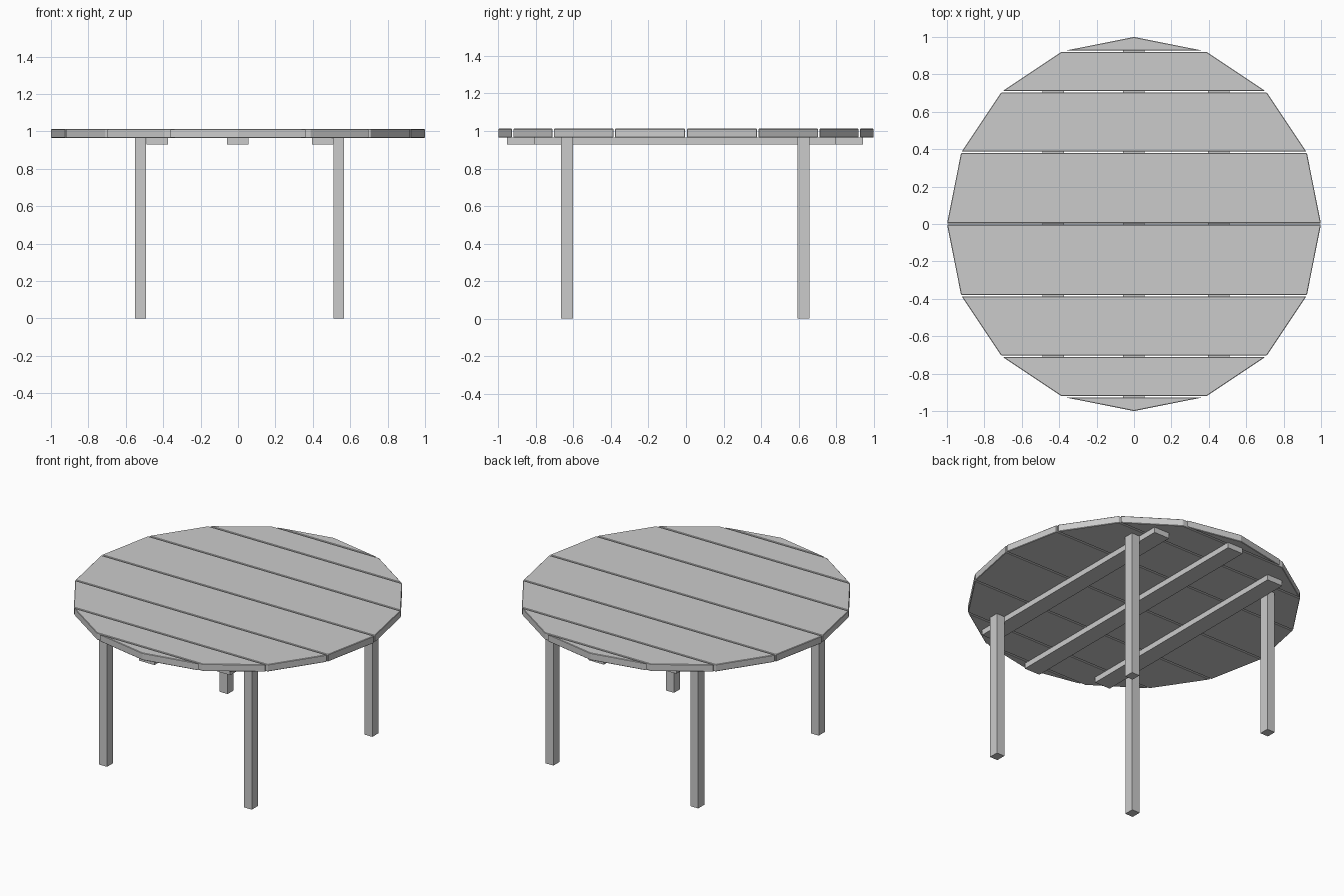
import bpy, bmesh, math

if "Cube" in bpy.data.objects:
    bpy.data.objects.remove(bpy.data.objects["Cube"])

TOP, UNDER, BATTEN_Z = 1.012, 0.965, 0.929
GAP = 0.004   # half the gap between planks


def prism(name, outline, z0, z1, bevel=0.0):
    """Extrude a flat outline between two heights."""
    bm = bmesh.new()
    face = bm.faces.new([bm.verts.new((x, y, z0)) for x, y in outline])
    new = bmesh.ops.extrude_face_region(bm, geom=[face])["geom"]
    for v in new:
        if isinstance(v, bmesh.types.BMVert):
            v.co.z = z1
    bmesh.ops.recalc_face_normals(bm, faces=bm.faces[:])
    mesh = bpy.data.meshes.new(name)
    bm.to_mesh(mesh)
    bm.free()
    obj = bpy.data.objects.new(name, mesh)
    bpy.context.collection.objects.link(obj)
    if bevel:
        mod = obj.modifiers.new("soft_edges", "BEVEL")
        mod.width = bevel
        mod.segments = 1
    return obj


def box(name, x0, x1, y0, y1, z0, z1):
    return prism(name, [(x0, y0), (x1, y0), (x1, y1), (x0, y1)], z0, z1)


# Table top: a 16-sided disc sawn into planks at its corners
corners = [(math.cos(a), math.sin(a))
           for a in (math.radians(-90 + 22.5 * i) for i in range(9))]
for i in range(8):
    (xa, ya), (xb, yb) = corners[i], corners[i + 1]
    slope = (xb - xa) / (yb - ya)
    lo = ya if i == 0 else ya + GAP
    hi = yb if i == 7 else yb - GAP
    xl, xh = xa + slope * (lo - ya), xa + slope * (hi - ya)
    if i == 0:
        outline = [(0, lo), (xh, hi), (-xh, hi)]
    elif i == 7:
        outline = [(-xl, lo), (xl, lo), (0, hi)]
    else:
        outline = [(-xl, lo), (xl, lo), (xh, hi), (-xh, hi)]
    prism(f"top_plank_{i + 1}", outline, UNDER, TOP, 0.003)

# Battens under the planks
for name, x, half in (("left", -0.432, 0.805), ("middle", -0.002, 0.948),
                      ("right", 0.453, 0.805)):
    box(f"{name}_batten", x - 0.057, x + 0.057, -half - 0.005, half - 0.005,
        BATTEN_Z, UNDER)

# Four square legs beside the outer battens
for side, x in (("left", -0.521), ("right", 0.539)):
    for end, y in (("front", -0.635), ("back", 0.626)):
        box(f"{end}_{side}_leg", x - 0.029, x + 0.029, y - 0.032, y + 0.032,
            0, UNDER)
